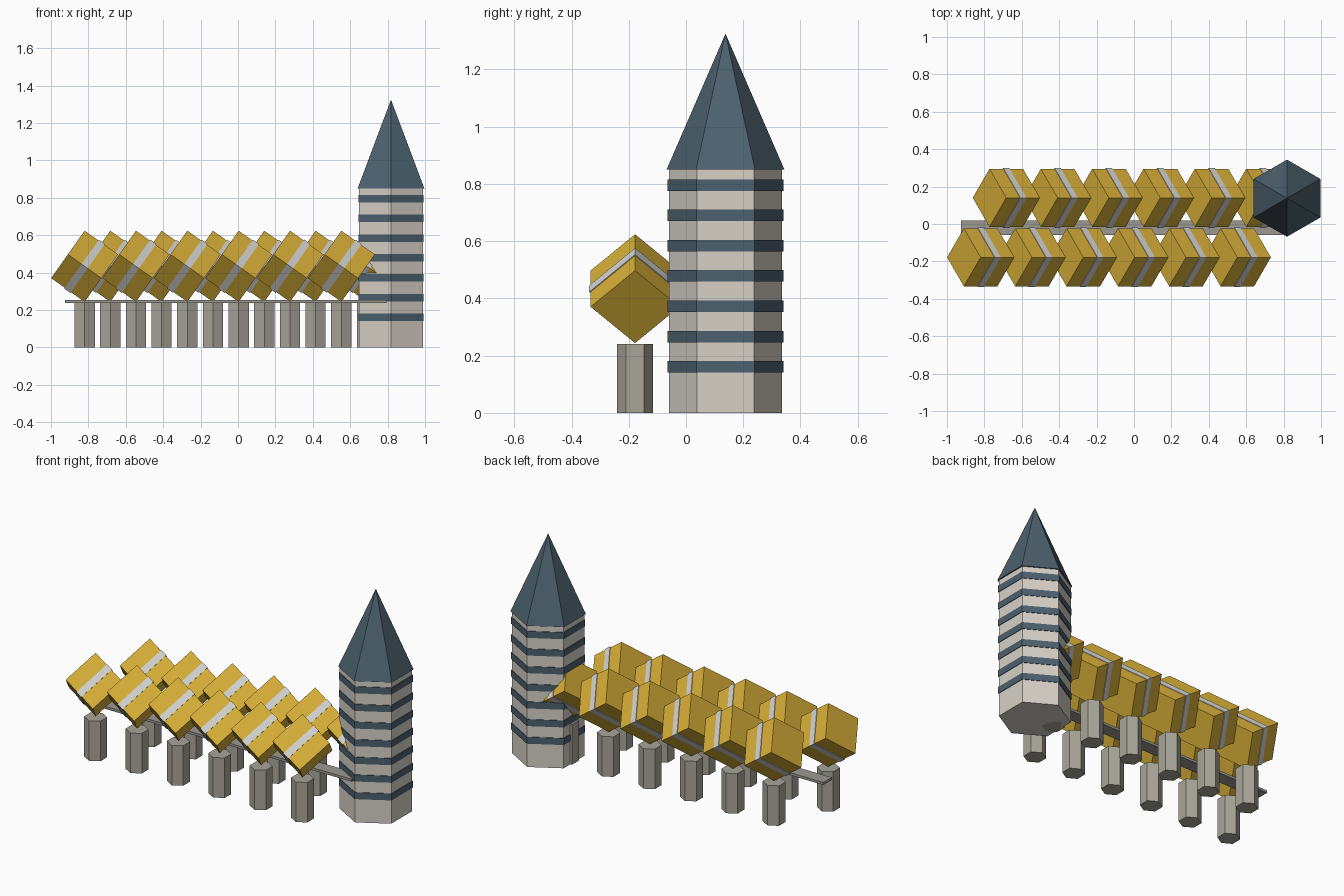
import bpy, bmesh, math
from mathutils import Matrix, Vector

if "Cube" in bpy.data.objects:
    bpy.data.objects.remove(bpy.data.objects["Cube"])


def material(name, srgb):
    m = bpy.data.materials.new(name)
    lin = [c / 12.92 if c <= 0.04045 else ((c + 0.055) / 1.055) ** 2.4 for c in srgb]
    m.diffuse_color = (*lin, 1)
    m.use_nodes = True
    m.node_tree.nodes["Principled BSDF"].inputs["Base Color"].default_value = m.diffuse_color
    return m


YELLOW = material("yellow panel", (0.85, 0.69, 0.22))
BAND = material("window band grey", (0.83, 0.83, 0.82))
CONCRETE = material("pillar concrete", (0.66, 0.65, 0.60))
DECK = material("deck grey", (0.61, 0.60, 0.57))
WALL = material("tower wall", (0.84, 0.82, 0.78))
SLATE = material("slate blue", (0.30, 0.38, 0.43))


def finish(bm, name, mat):
    me = bpy.data.meshes.new(name)
    bm.to_mesh(me)
    bm.free()
    me.materials.append(mat)
    ob = bpy.data.objects.new(name, me)
    bpy.context.collection.objects.link(ob)
    return ob


def box(name, mat, size, matrix):
    bm = bmesh.new()
    bmesh.ops.create_cube(bm, size=1, matrix=matrix @ Matrix.Diagonal((*size, 1)))
    return finish(bm, name, mat)


def hexagon(name, mat, x, y, z0, z1, r0, r1):
    # six-sided prism or spire with corners pointing along y
    bm = bmesh.new()
    place = Matrix.Translation((x, y, (z0 + z1) / 2)) @ Matrix.Rotation(math.pi / 6, 4, "Z")
    bmesh.ops.create_cone(bm, cap_ends=True, segments=6, radius1=r0, radius2=r1,
                          depth=z1 - z0, matrix=place)
    bmesh.ops.remove_doubles(bm, verts=bm.verts, dist=1e-5)
    # make sure the corners lie on the y axis
    far_y = max(abs(v.co.y - y) for v in bm.verts)
    if far_y < r0 * 0.95:
        bmesh.ops.rotate(bm, verts=bm.verts, cent=(x, y, 0),
                         matrix=Matrix.Rotation(math.pi / 6, 3, "Z"))
    return finish(bm, name, mat)


# tilted cube frame: body diagonal vertical, first axis dropping towards +x
h, d = math.sqrt(2 / 3), -1 / math.sqrt(3)
a = Vector((h, 0, d))
b = Vector((-h / 2, h * math.sqrt(3) / 2, d))
TILT = Matrix((a, b, a.cross(b))).transposed().to_4x4()

EDGE = 0.2195
STEP = 0.2745

# two staggered rows of cube houses on pillars
for row, x0, y in (("front", -0.82, -0.178), ("back", -0.683, 0.14)):
    for i in range(6):
        x = x0 + i * STEP
        frame = Matrix.Translation((x, y, 0.434)) @ TILT
        box(f"{row}_cube_{i + 1}", YELLOW, (EDGE,) * 3, frame)
        box(f"{row}_window_band_{i + 1}", BAND,
            (EDGE * 0.18, EDGE + 0.007, EDGE + 0.007), frame)
        hexagon(f"{row}_pillar_{i + 1}", CONCRETE, x, y, 0, 0.24, 0.0625, 0.0625)

# walkway between the rows
box("walkway_deck", DECK, (1.72, 0.08, 0.015),
    Matrix.Translation((-0.065, -0.02, 0.245)))

# tower with slate stripes and spire
TX, TY = 0.818, 0.138
hexagon("tower_body", WALL, TX, TY, 0, 0.85, 0.198, 0.198)
for i in range(7):
    z = 0.161 + i * 0.1058
    hexagon(f"tower_stripe_{i + 1}", SLATE, TX, TY, z - 0.02, z + 0.02, 0.202, 0.202)
hexagon("tower_spire", SLATE, TX, TY, 0.85, 1.325, 0.206, 0)
